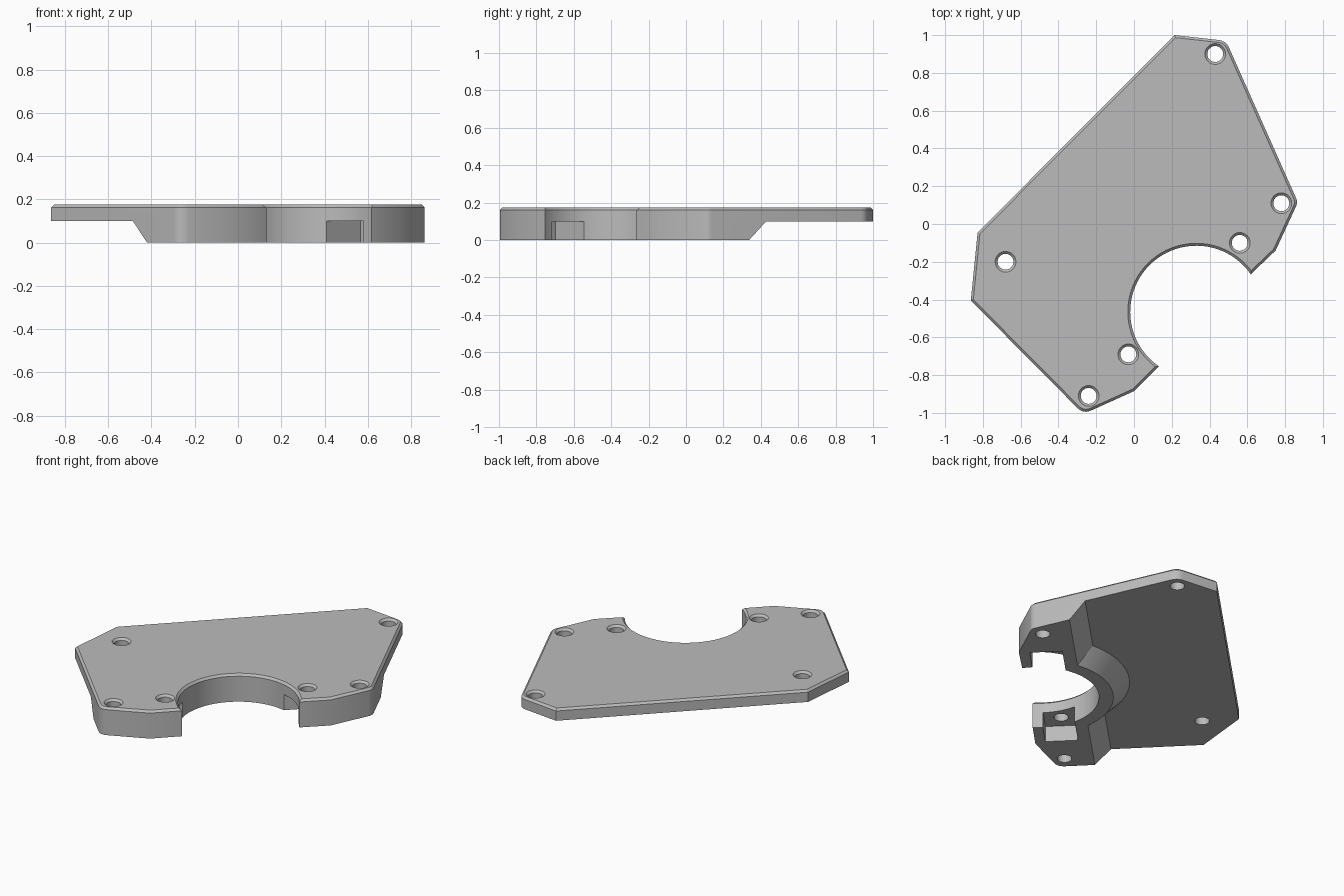
import bpy, bmesh
from math import sin, cos, radians, pi, sqrt
from mathutils import Vector

cube = bpy.data.objects.get("Cube")
if cube:
    bpy.data.objects.remove(cube, do_unlink=True)

HEIGHT, STEP, CHAMFER = 0.175, 0.1, 0.013
BORE, BORE_R = Vector((0.33, -0.465)), 0.35
HOLES = [(0.43, 0.9), (0.78, 0.11), (0.56, -0.1), (-0.03, -0.69), (-0.24, -0.91), (-0.68, -0.2)]

grey = bpy.data.materials.new("plain grey")
grey.use_nodes = True
grey.diffuse_color = (0.5, 0.5, 0.5, 1)
grey.node_tree.nodes["Principled BSDF"].inputs["Base Color"].default_value = grey.diffuse_color


def stack(name, layers, chamfer_top=0):
    """Solid skinned through horizontal outlines, given as (points, z)."""
    bm = bmesh.new()
    rings = [[bm.verts.new((p[0], p[1], z)) for p in pts] for pts, z in layers]
    for low, high in zip(rings, rings[1:]):
        n = len(low)
        for i in range(n):
            j = (i + 1) % n
            bm.faces.new((low[i], low[j], high[j], high[i]))
    bm.faces.new(rings[0])
    top = bm.faces.new(rings[-1])
    bmesh.ops.recalc_face_normals(bm, faces=bm.faces)
    if chamfer_top:
        bmesh.ops.bevel(bm, geom=list(top.edges), offset=chamfer_top,
                        segments=1, profile=0.5, affect='EDGES')
    mesh = bpy.data.meshes.new(name)
    bm.to_mesh(mesh)
    bm.free()
    mesh.materials.append(grey)
    obj = bpy.data.objects.new(name, mesh)
    bpy.context.collection.objects.link(obj)
    return obj


def cut(target, cutter):
    """Subtract the cutter, bake the result and remove the cutter."""
    cutter.hide_render = True
    mod = target.modifiers.new("cut", 'BOOLEAN')
    mod.operation, mod.solver, mod.object = 'DIFFERENCE', 'EXACT', cutter
    bpy.context.view_layer.update()
    result = target.evaluated_get(bpy.context.evaluated_depsgraph_get())
    mesh = bpy.data.meshes.new_from_object(result)
    target.modifiers.clear()
    target.data = mesh
    bpy.data.objects.remove(cutter, do_unlink=True)


def arc(center, r, start, end, n):
    return [Vector((center[0] + r * cos(start + (end - start) * i / n),
                    center[1] + r * sin(start + (end - start) * i / n))) for i in range(n + 1)]


def circle(center, r, n=40):
    return arc(center, r, 0, 2 * pi, n)[:-1]


def diagonal_box(u0, u1, v0, v1):
    """Rectangle on axes u = (1, 1) and v = (-1, 1), both of unit length."""
    return [((u - v) / sqrt(2), (u + v) / sqrt(2))
            for u, v in ((u0, v0), (u1, v0), (u1, v1), (u0, v1))]


# Plate outline: corners with their rounding, then the open bore
corners = [((0, -0.885), 0), ((-0.268, -1.006), 0.045), ((-0.864, -0.405), 0),
           ((-0.828, -0.045), 0), ((0.215, 1.0), 0), ((0.487, 0.97), 0.04),
           ((0.868, 0.115), 0.025), ((0.75, -0.14), 0)]
outline = []
for i, (p, trim) in enumerate(corners):
    p = Vector(p)
    if not trim:
        outline.append(p)
        continue
    a = p + (Vector(corners[i - 1][0]) - p).normalized() * trim
    b = p + (Vector(corners[i + 1][0]) - p).normalized() * trim
    for k in range(7):
        t = k / 6
        outline.append(a * (1 - t) ** 2 + p * 2 * t * (1 - t) + b * t * t)
outline += arc(BORE, BORE_R, radians(34.6), radians(235.4), 44)

plate = stack("mounting_plate", [(outline, 0), (outline, HEIGHT)], CHAMFER)

# Underside relief with a sloped step, leaving a conical collar round the bore
relief = stack("relief_cutter", [(diagonal_box(-2, 2, v, 2), z)
                                 for v, z in ((-0.324, -0.02), (-0.212, STEP))])
collar = stack("collar_cutter", [(circle(BORE, r, 64), z)
                                 for r, z in ((0.405, -0.03), (0.545, 0.12))])
cut(relief, collar)
cut(plate, relief)

# Nut slot running through both holes beside the bore
slot = diagonal_box(-0.607, 0.423, -0.566, -0.378)
cut(plate, stack("slot_cutter", [(slot, -0.05), (slot, STEP)]))

# Screw holes with a countersunk rim
for spot in HOLES:
    cut(plate, stack("hole_cutter", [
        (circle(spot, r), z) for r, z in ((0.042, -0.05), (0.042, HEIGHT - CHAMFER),
                                          (0.055, HEIGHT), (0.055, HEIGHT + 0.05))]))

bpy.ops.object.select_all(action='DESELECT')
plate.select_set(True)
bpy.context.view_layer.objects.active = plate
bpy.ops.object.shade_smooth_by_angle(angle=radians(25))
